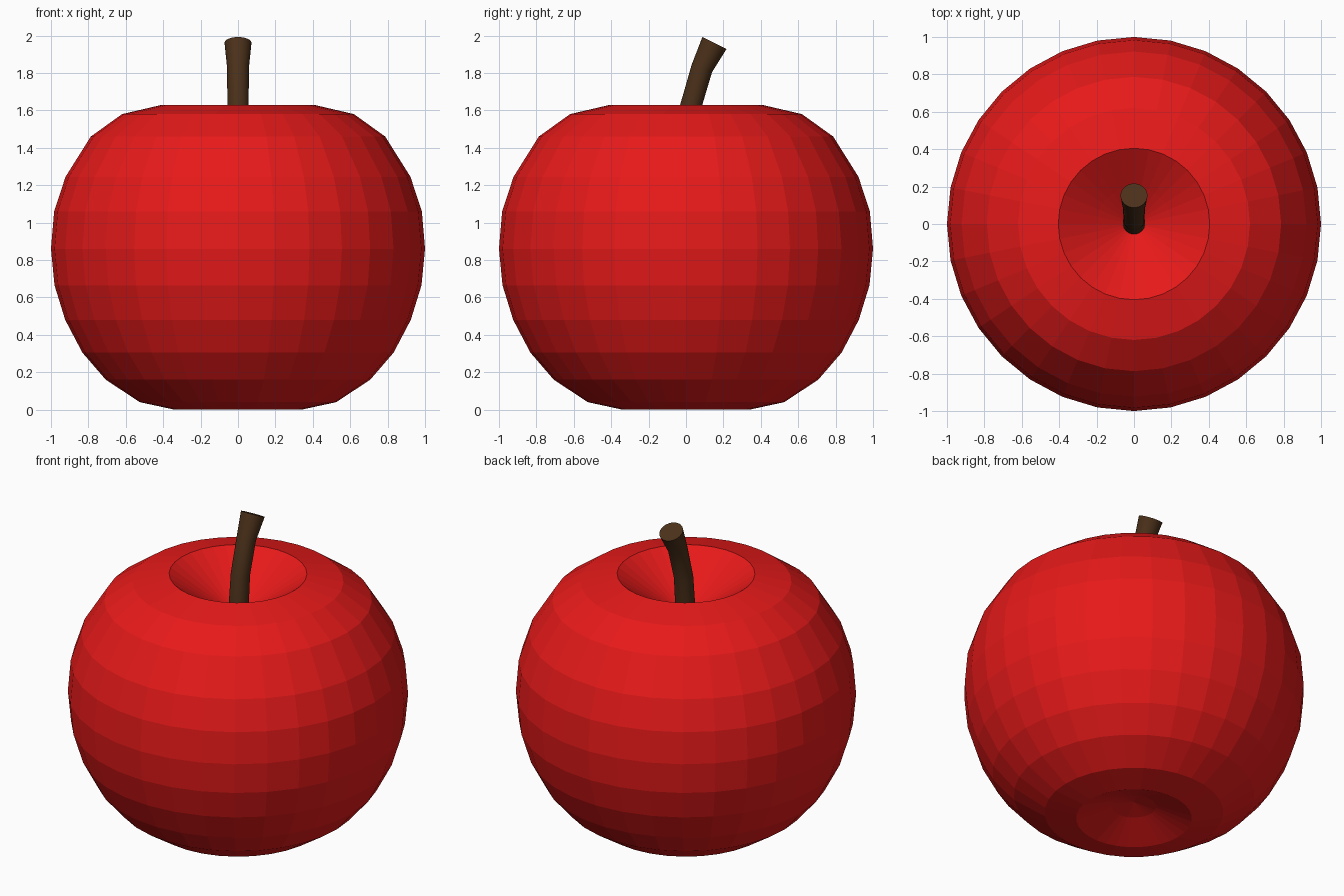
import bpy, bmesh
from math import sin, cos, tau
from mathutils import Vector

if "Cube" in bpy.data.objects:
    bpy.data.objects.remove(bpy.data.objects["Cube"])

SIDES = 32


def material(name, color):
    m = bpy.data.materials.new(name)
    m.diffuse_color = (*color, 1)
    m.use_nodes = True
    m.node_tree.nodes["Principled BSDF"].inputs["Base Color"].default_value = m.diffuse_color
    return m


def ring_mesh(name, rings, mat, smooth=False):
    """Skin rings given as (centre, tilt normal, radius); radius 0 is a pole."""
    bm = bmesh.new()
    loops = []
    for centre, normal, r in rings:
        c, n = Vector(centre), Vector(normal).normalized()
        if r == 0:
            loops.append([bm.verts.new(c)])
            continue
        u = Vector((1, 0, 0))
        v = n.cross(u)
        loops.append([bm.verts.new(c + r * (u * cos(tau * i / SIDES) + v * sin(tau * i / SIDES)))
                      for i in range(SIDES)])
    for a, b in zip(loops, loops[1:]):
        for i in range(SIDES):
            j = (i + 1) % SIDES
            if len(a) == 1:
                bm.faces.new((a[0], b[j], b[i]))
            elif len(b) == 1:
                bm.faces.new((a[i], a[j], b[0]))
            else:
                bm.faces.new((a[i], a[j], b[j], b[i]))
    # Flat caps on open ends
    if len(loops[0]) > 1:
        bm.faces.new(loops[0][::-1])
    if len(loops[-1]) > 1:
        bm.faces.new(loops[-1])
    bmesh.ops.recalc_face_normals(bm, faces=bm.faces)
    me = bpy.data.meshes.new(name)
    bm.to_mesh(me)
    bm.free()
    me.materials.append(mat)
    ob = bpy.data.objects.new(name, me)
    bpy.context.collection.objects.link(ob)
    if smooth:
        bpy.context.view_layer.objects.active = ob
        ob.select_set(True)
        bpy.ops.object.shade_smooth_by_angle(angle=0.5)
        ob.select_set(False)
    return ob


# Apple body: profile (radius, height) from bottom dimple to top dimple
profile = [(0, 0.11), (0.13, 0.08), (0.34, 0), (0.525, 0.04), (0.707, 0.16),
           (0.832, 0.305), (0.924, 0.48), (0.981, 0.665), (1, 0.86),
           (0.983, 1.06), (0.922, 1.245), (0.787, 1.46), (0.62, 1.58),
           (0.405, 1.63), (0.2, 1.49), (0, 1.36)]
ring_mesh("apple_body", [((0, 0, z), (0, 0, 1), r) for r, z in profile],
          material("red_skin", (0.8, 0.01, 0.01)))

# Bent stem, flaring at the tip
stem = [((0, 0, 1.34), (0, 0, 1), 0.06),
        ((0.0, 0.025, 1.62), (0, 0.2, 1), 0.057),
        ((0, 0.085, 1.825), (0, 0.38, 1), 0.058),
        ((0, 0.152, 1.96), (0, 0.5, 1), 0.072)]
ring_mesh("stem", stem, material("brown_stem", (0.07, 0.03, 0.01)), smooth=True)
